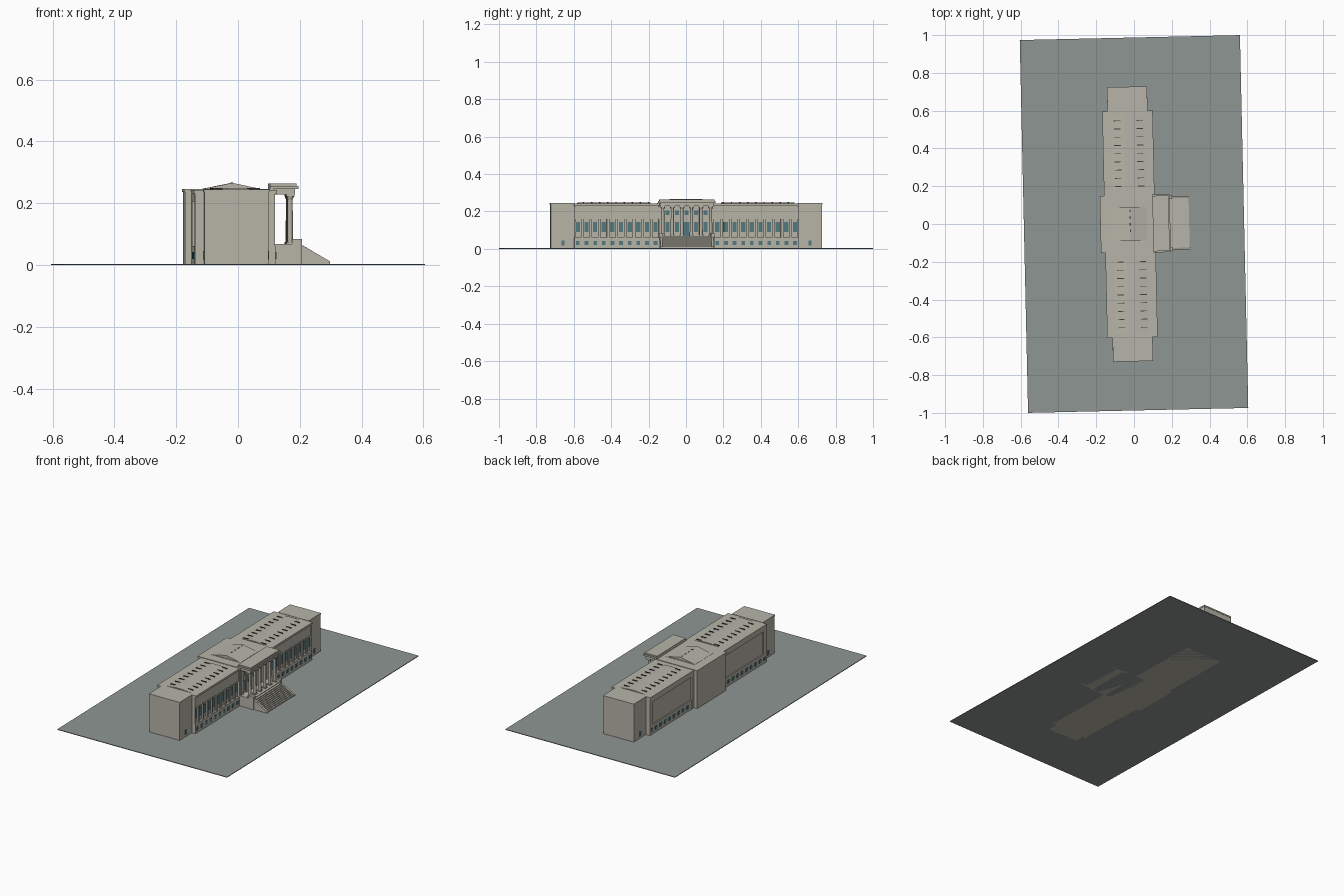
import bpy, bmesh
from math import radians
from mathutils import Matrix

old = bpy.data.objects.get("Cube")
if old:
    bpy.data.objects.remove(old)

TURN = Matrix.Rotation(radians(1.28), 4, 'Z')  # whole site is slightly turned


def material(name, srgb):
    m = bpy.data.materials.new(name)
    col = [((c + 0.055) / 1.055) ** 2.4 for c in srgb] + [1]
    m.diffuse_color = col
    m.use_nodes = True
    m.node_tree.nodes["Principled BSDF"].inputs["Base Color"].default_value = col
    return m


STONE = material("warm stone", (0.72, 0.71, 0.66))
GROUND = material("grey green ground", (0.56, 0.59, 0.58))
GLASS = material("blue grey glass", (0.33, 0.48, 0.51))
DARK = material("dark slot", (0.25, 0.26, 0.26))


def finish(name, bm, mat):
    bmesh.ops.recalc_face_normals(bm, faces=bm.faces)
    bm.transform(TURN)
    me = bpy.data.meshes.new(name)
    bm.to_mesh(me)
    bm.free()
    me.materials.append(mat)
    ob = bpy.data.objects.new(name, me)
    bpy.context.collection.objects.link(ob)
    return ob


def add_box(bm, x, y, z):
    size = [b - a for a, b in (x, y, z)]
    mid = [(a + b) / 2 for a, b in (x, y, z)]
    mat = Matrix.Translation(mid) @ Matrix.Diagonal(size + [1])
    bmesh.ops.create_cube(bm, size=1, matrix=mat)


def boxes(name, mat, items):
    bm = bmesh.new()
    for x, y, z in items:
        add_box(bm, x, y, z)
    return finish(name, bm, mat)


def prism(name, mat, profile, spans):
    """Extrude an x-z profile along each y span."""
    bm = bmesh.new()
    for y0, y1 in spans:
        f = bm.faces.new([bm.verts.new((x, y0, z)) for x, z in profile])
        r = bmesh.ops.extrude_face_region(bm, geom=[f])
        vs = [v for v in r["geom"] if isinstance(v, bmesh.types.BMVert)]
        bmesh.ops.translate(bm, verts=vs, vec=(0, y1 - y0, 0))
    return finish(name, bm, mat)


def span(s, a, b):
    return (a, b) if s > 0 else (-b, -a)


def around(c, w):
    return (c - w / 2, c + w / 2)


SIDES = (1, -1)
boxes("ground_slab", GROUND, [((-.583, .583), (-.987, .987), (0, .004))])

# Wings and end blocks
for s in SIDES:
    side = "left" if s < 0 else "right"
    wing, end = span(s, .14, .6), span(s, .6, .725)
    boxes(side + "_wing_body", STONE, [((-.145, .095), wing, (0, .238))])
    boxes(side + "_wing_trim", STONE, [
        ((-.152, .108), wing, (0, .062)),
        ((.09, .103), wing, (.16, .225)),
        ((-.155, .112), wing, (.23, .243))])
    boxes(side + "_wing_rear_frame", STONE, [
        ((-.153, -.14), wing, (.205, .235)),
        ((-.153, -.14), span(s, .57, .6), (0, .235)),
        ((-.153, -.14), span(s, .14, .17), (0, .235))])
    boxes(side + "_end_block", STONE, [
        ((-.125, .083), end, (0, .238)),
        ((-.127, .085), span(s, .6, .727), (.236, .245))])
    prism(side + "_wing_roof", STONE,
          [(-.12, .242), (-.04, .249), (.0, .249), (.08, .242)], [span(s, .19, .58)])

# Window rows
ROW = [.165 + .0462 * i for i in range(10)]
both = [s * y for s in SIDES for y in ROW]
boxes("upper_windows", GLASS, [((.09, .098), around(y, .023), (.09, .145)) for y in both])
boxes("lower_windows", GLASS, [((.1, .111), around(y, .02), (.02, .043)) for y in both])
boxes("rear_windows", GLASS, [((-.155, -.15), around(y, .02), (.02, .043))
                              for y in both if abs(y) > .17])
boxes("end_windows", GLASS, [(x, around(s * .66, .016), (.018, .046))
                             for s in SIDES for x in ((-.128, -.12), (.08, .086))])

# Piers between the tall windows
boxes("facade_piers", STONE, [((.09, .104), around(y + s * .0231, .014), (.06, .165))
                              for s in SIDES for y in [s * r for r in ROW[:-1]]])
boxes("wing_corner_piers", STONE, [((.09, .106), span(s, .594, .6), (.06, .235)) for s in SIDES])

# Slots on the wing roofs
boxes("roof_slots", DARK, [(around(x, .035), around(s * (.2 + .0435 * i), .004), (.244, .2495))
                           for s in SIDES for i in range(9) for x in (-.078, .042)])

# Central block with gabled skylight
boxes("central_block", STONE, [((-.175, .108), (-.148, .148), (0, .24)),
                               ((-.178, .112), (-.151, .151), (.236, .246))])
boxes("roof_curb", STONE, [((-.122, .078), (-.093, .093), (.244, .247))])
prism("central_gable_roof", STONE, [(-.118, .246), (-.02, .266), (.074, .246)], [(-.088, .088)])
boxes("ridge_vents", DARK, [(around(-.02, .006), around(y, .014), (.26, .267))
                            for y in (-.035, 0, .035, .07)])

# Portico podium, entablature and columns
boxes("portico_podium", STONE, [((.1, .195), (-.145, .145), (0, .068))])
boxes("portico_entablature", STONE, [
    ((.1, .182), (-.143, .143), (.228, .246)),
    ((.1, .192), (-.153, .153), (.246, .256)),
    ((.1, .186), (-.147, .147), (.256, .264))])
COLS = [-.128 + .0512 * i for i in range(6)]
bm = bmesh.new()
for y in COLS:
    for r0, r1, z0, z1 in ((.0095, .0078, .068, .22), (.008, .012, .212, .222)):
        bmesh.ops.create_cone(bm, segments=12, radius1=r0, radius2=r1, depth=z1 - z0, cap_ends=True,
                              matrix=Matrix.Translation((.166, y, (z0 + z1) / 2)))
    add_box(bm, around(.166, .026), around(y, .026), (.222, .229))
    add_box(bm, around(.166, .024), around(y, .024), (.066, .074))
finish("portico_columns", bm, STONE)
boxes("portico_pilasters", STONE, [((.105, .116), around(y, .017), (.068, .229)) for y in COLS])

# Door and windows behind the columns
boxes("portico_door", GLASS, [((.105, .113), around(0, .03), (.068, .145))])
boxes("portico_windows", GLASS, [((.105, .113), around(y, .02), z)
                                 for y in (-.102, -.051, .051, .102)
                                 for z in ((.09, .145), (.18, .205))]
      + [((.105, .113), around(0, .02), (.18, .205))])

# Staircase with sloping cheek walls and pedestals
N = 10
boxes("front_steps", STONE, [((.19, .2 + .0092 * (i + 1)), (-.132, .132), (0, .064 - .0058 * i))
                             for i in range(N)])
prism("stair_cheeks", STONE, [(.19, 0), (.295, 0), (.295, .012), (.205, .064), (.19, .064)],
      [span(s, .131, .143) for s in SIDES])
boxes("stair_pedestals", STONE, [((.172, .204), span(s, .128, .148), (0, .084)) for s in SIDES])
